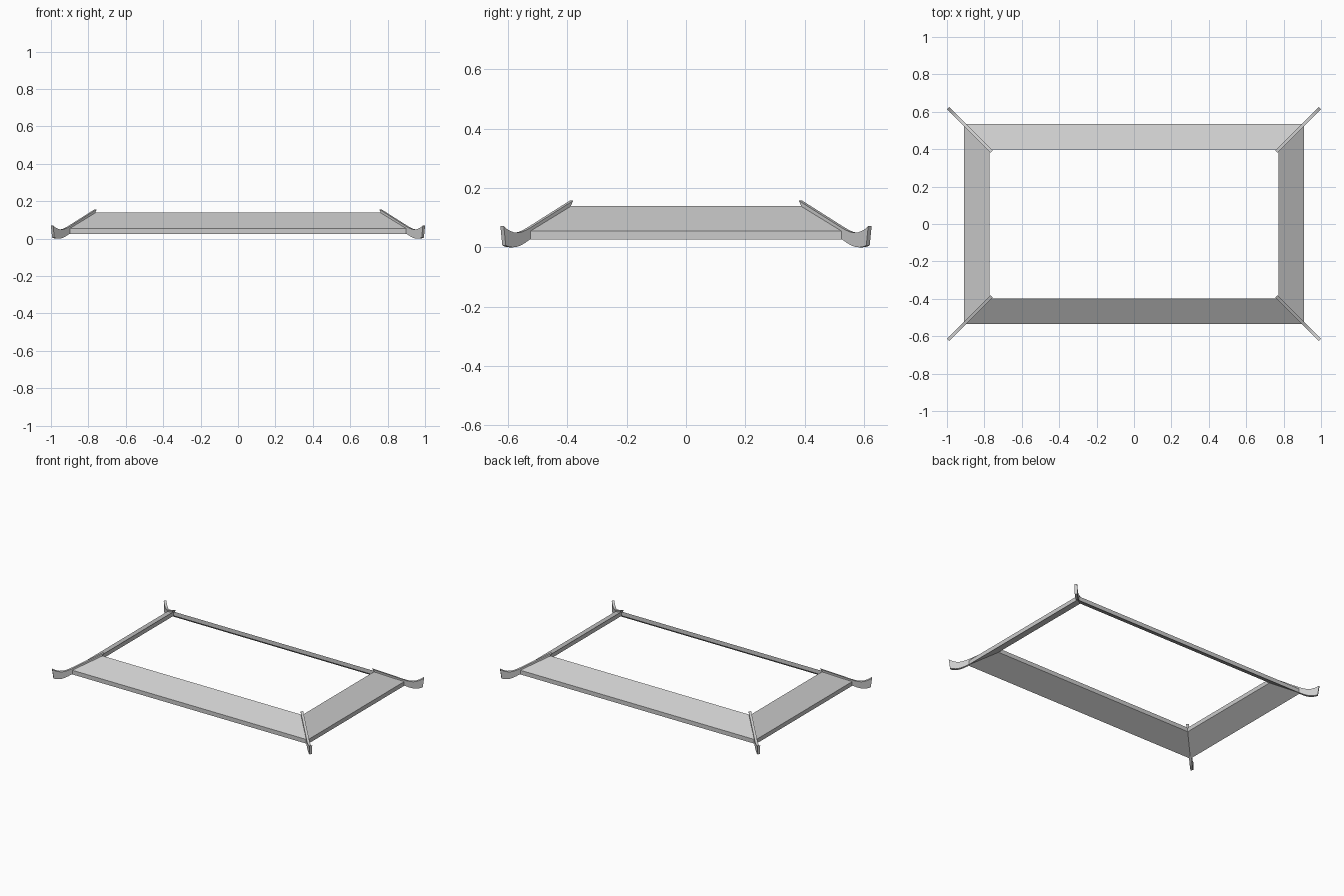
import bpy, bmesh
from mathutils import Vector

if "Cube" in bpy.data.objects:
    bpy.data.objects.remove(bpy.data.objects["Cube"])

OX, OY = 0.91, 0.535      # outer corner of the skirt roof
INSET = 0.137             # horizontal run of each slope
Z_OUT, Z_IN, THICK = 0.055, 0.139, 0.029


def finish(name, bm):
    bmesh.ops.recalc_face_normals(bm, faces=bm.faces)
    me = bpy.data.meshes.new(name)
    bm.to_mesh(me)
    bm.free()
    ob = bpy.data.objects.new(name, me)
    bpy.context.collection.objects.link(ob)
    return ob


# Four sloping eaves panels, mitred together as one frame
bm = bmesh.new()
signs = [(-1, -1), (1, -1), (1, 1), (-1, 1)]
section = [(0, Z_OUT - THICK), (0, Z_OUT), (INSET, Z_IN), (INSET, Z_IN - THICK)]
rings = [[bm.verts.new((sx * (OX - d), sy * (OY - d), z)) for d, z in section]
         for sx, sy in signs]
for i in range(4):
    a, b = rings[i], rings[(i + 1) % 4]
    for j in range(4):
        k = (j + 1) % 4
        bm.faces.new((a[j], b[j], b[k], a[k]))
finish("eaves_panels", bm)

# Upswept hip ridges: thin profile plates standing on each corner diagonal
profile = [(-0.149, 0.157), (-0.01, 0.069), (0.005, 0.060), (0.02, 0.053),
           (0.035, 0.049), (0.05, 0.050), (0.065, 0.056), (0.076, 0.063),
           (0.0845, 0.071), (0.078, 0.006), (0.068, 0.002), (0.055, 0.0),
           (0.042, 0.001), (0.028, 0.006), (0.014, 0.014), (0.0, 0.024),
           (-0.139, 0.134)]
HALF = 0.0058
for (sx, sy), label in zip(signs, ("front_left", "front_right", "back_right", "back_left")):
    bm = bmesh.new()
    sides = []
    for s in (-HALF, HALF):
        sides.append([bm.verts.new(Vector((sx * (OX + d + s), sy * (OY + d - s), z)))
                      for d, z in profile])
    a, b = sides
    bm.faces.new(a)
    bm.faces.new(list(reversed(b)))
    n = len(profile)
    for i in range(n):
        k = (i + 1) % n
        bm.faces.new((a[i], b[i], b[k], a[k]))
    ob = finish("hip_ridge_" + label, bm)
    bpy.ops.object.select_all(action='DESELECT')
    ob.select_set(True)
    bpy.context.view_layer.objects.active = ob
    bpy.ops.object.shade_smooth_by_angle()
